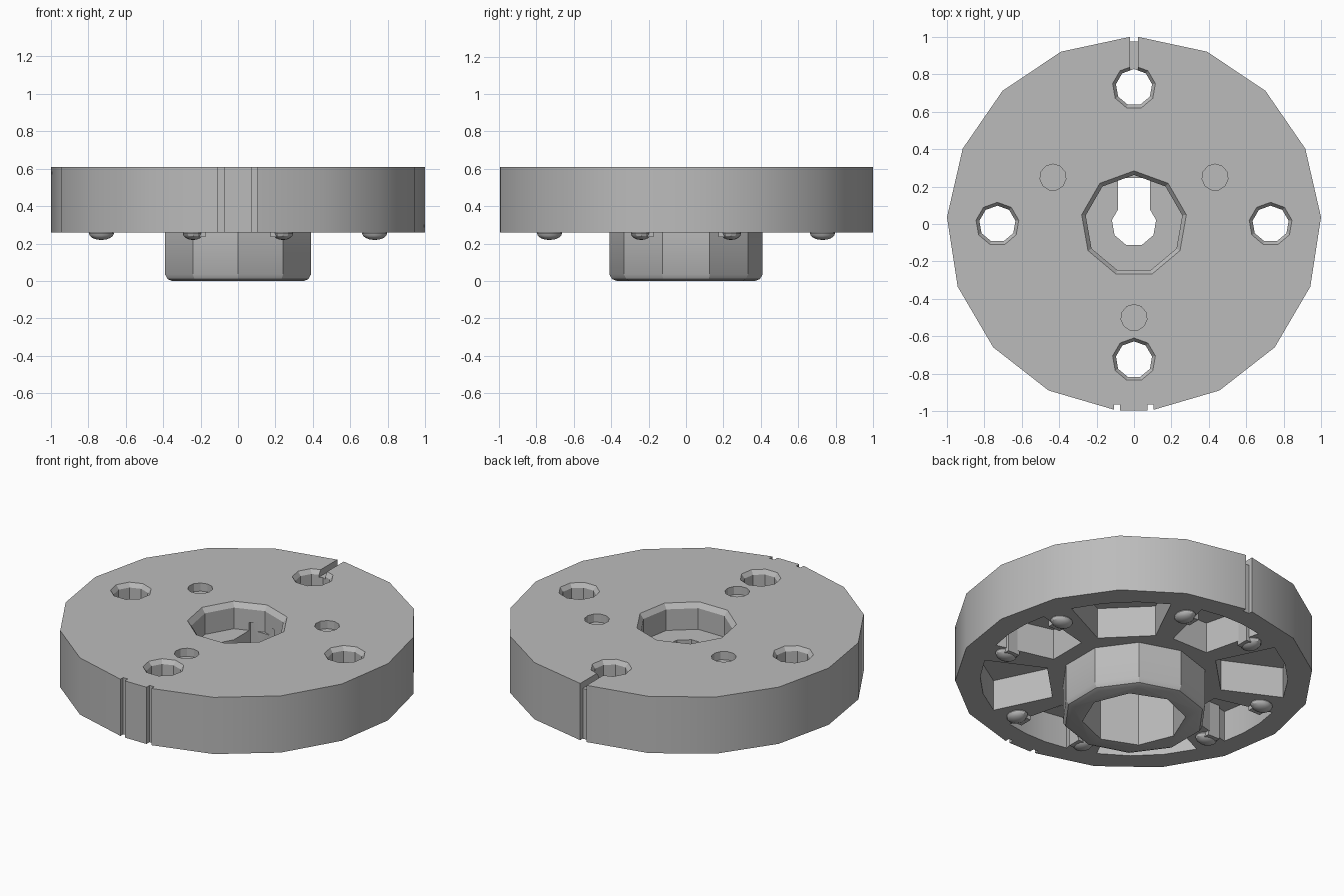
import bpy, bmesh
from math import sin, cos, radians, pi
from mathutils import Matrix, Vector

cube = bpy.data.objects.get("Cube")
if cube:
    bpy.data.objects.remove(cube, do_unlink=True)

grey = bpy.data.materials.new("plain grey")
grey.use_nodes = True
grey.diffuse_color = (0.5, 0.5, 0.5, 1)
grey.node_tree.nodes["Principled BSDF"].inputs["Base Color"].default_value = (0.5, 0.5, 0.5, 1)

TOP, BASE, CEILING = 0.61, 0.26, 0.45


def make(name, bm):
    bmesh.ops.recalc_face_normals(bm, faces=bm.faces[:])
    mesh = bpy.data.meshes.new(name)
    bm.to_mesh(mesh)
    bm.free()
    mesh.materials.append(grey)
    ob = bpy.data.objects.new(name, mesh)
    bpy.context.collection.objects.link(ob)
    return ob


def loft(name, loops):
    """Closed solid through a stack of point loops."""
    bm = bmesh.new()
    rings = [[bm.verts.new(p) for p in loop] for loop in loops]
    n = len(rings[0])
    for a, b in zip(rings, rings[1:]):
        for i in range(n):
            j = (i + 1) % n
            bm.faces.new((a[i], a[j], b[j], b[i]))
    bm.faces.new(rings[0][::-1])
    bm.faces.new(rings[-1])
    return make(name, bm)


def prism(name, outline, z0, z1):
    return loft(name, [[(x, y, z) for x, y in outline] for z in (z0, z1)])


def turned(name, sides, rings, x=0, y=0):
    """Faceted turned solid from (radius, height) rings, one corner toward +y."""
    ang = [pi / 2 + 2 * pi * i / sides for i in range(sides)]
    return loft(name, [[(x + r * cos(a), y + r * sin(a), z) for a in ang] for r, z in rings])


def box(name, x0, x1, y0, y1, z0, z1):
    return prism(name, [(x0, y0), (x1, y0), (x1, y1), (x0, y1)], z0, z1)


def combine(target, other, op='DIFFERENCE'):
    mod = target.modifiers.new(op.lower(), 'BOOLEAN')
    mod.operation, mod.solver, mod.object = op, 'EXACT', other
    with bpy.context.temp_override(object=target, active_object=target):
        bpy.ops.object.modifier_apply(modifier=mod.name)
    bpy.data.objects.remove(other, do_unlink=True)


def polar(r, degrees):
    return r * cos(radians(degrees)), r * sin(radians(degrees))


def sector(name, heading, half, r0, r1, z0, z1):
    """Pocket with a straight inner wall and a curved outer wall."""
    pts = [polar(r0, heading - half)]
    pts += [polar(r1, heading + half * t) for t in (-1, -0.33, 0.33, 1)]
    pts.append(polar(r0, heading + half))
    return prism(name, pts, z0, z1)


# Disc: two mirrored faceted arcs
right = [polar(1, 88.7 - 21.65 * i) for i in range(9)]
disc = prism("disc_body", right + [(-x, y) for x, y in reversed(right)], BASE, TOP)

# Hub with chamfered lower edge
hub = turned("hub", 10, [(0.37, 0), (0.395, 0.01), (0.41, 0.035), (0.41, 0.4)])
combine(disc, hub, 'UNION')

# Underside pockets, wide on the diagonals and narrow around the bolt holes
for k in range(8):
    narrow = k % 2 == 0
    combine(disc, sector("pocket", 45 * k, 14 if narrow else 19,
                         0.5, 0.86, BASE - 0.02, CEILING))

# Bolt holes with a small lead-in
for x, y in ((0, 0.73), (0, -0.725), (0.73, 0), (-0.73, 0)):
    combine(disc, turned("bolt_hole", 9,
                         [(0.098, 0.3), (0.098, TOP - 0.025), (0.116, TOP), (0.116, TOP + 0.05)], x, y))

# Shallow dimples
for heading in (30, 150, 270):
    x, y = polar(0.5, heading)
    combine(disc, turned("dimple", 11, [(0.07, TOP - 0.05), (0.07, TOP + 0.05)], x, y))

# Centre: upper counterbore, lower bore and keyed hole through the web
combine(disc, turned("counterbore", 9,
                     [(0.262, CEILING), (0.262, TOP - 0.03), (0.284, TOP), (0.284, TOP + 0.05)]))
combine(disc, turned("hub_bore", 8, [(0.29, -0.02), (0.29, 0.36)]))
combine(disc, turned("shaft_hole", 9, [(0.12, 0.3), (0.12, 0.5)]))
combine(disc, box("keyway", -0.085, 0.085, 0, 0.245, 0.3, 0.5))

# Rim notches and the shallow channel to the rear hole
combine(disc, box("rear_notch", -0.022, 0.022, 0.975, 1.1, 0.2, 0.7))
combine(disc, box("channel", -0.022, 0.022, 0.78, 1.05, TOP - 0.04, 0.7))
for x in (-0.092, 0.088):
    combine(disc, box("front_notch", x - 0.016, x + 0.016, -1.1, -0.965, 0.2, 0.7))

# Snap posts with rounded heads, a pair beside each bolt hole
clips = [disc]
for k in range(4):
    for side in (-1, 1):
        turn = Matrix.Rotation(pi / 2 * k, 4, 'Z')
        bm = bmesh.new()
        bmesh.ops.create_uvsphere(bm, u_segments=12, v_segments=8, radius=1)
        bm.transform(turn @ Matrix.Translation((0.73, side * 0.24, 0.255))
                     @ Matrix.Diagonal((0.067, 0.055, 0.036, 1)))
        clips.append(make("clip_head", bm))
        bm = bmesh.new()
        bmesh.ops.create_cube(bm, size=1)
        bm.transform(turn @ Matrix.Translation((0.73, side * 0.205, 0.345))
                     @ Matrix.Diagonal((0.08, 0.06, 0.22, 1)))
        clips.append(make("clip_post", bm))

# Smooth gentle curves, keep hard edges
bpy.ops.object.select_all(action='DESELECT')
for ob in clips:
    ob.select_set(True)
bpy.context.view_layer.objects.active = disc
bpy.ops.object.shade_smooth_by_angle(angle=radians(30))
